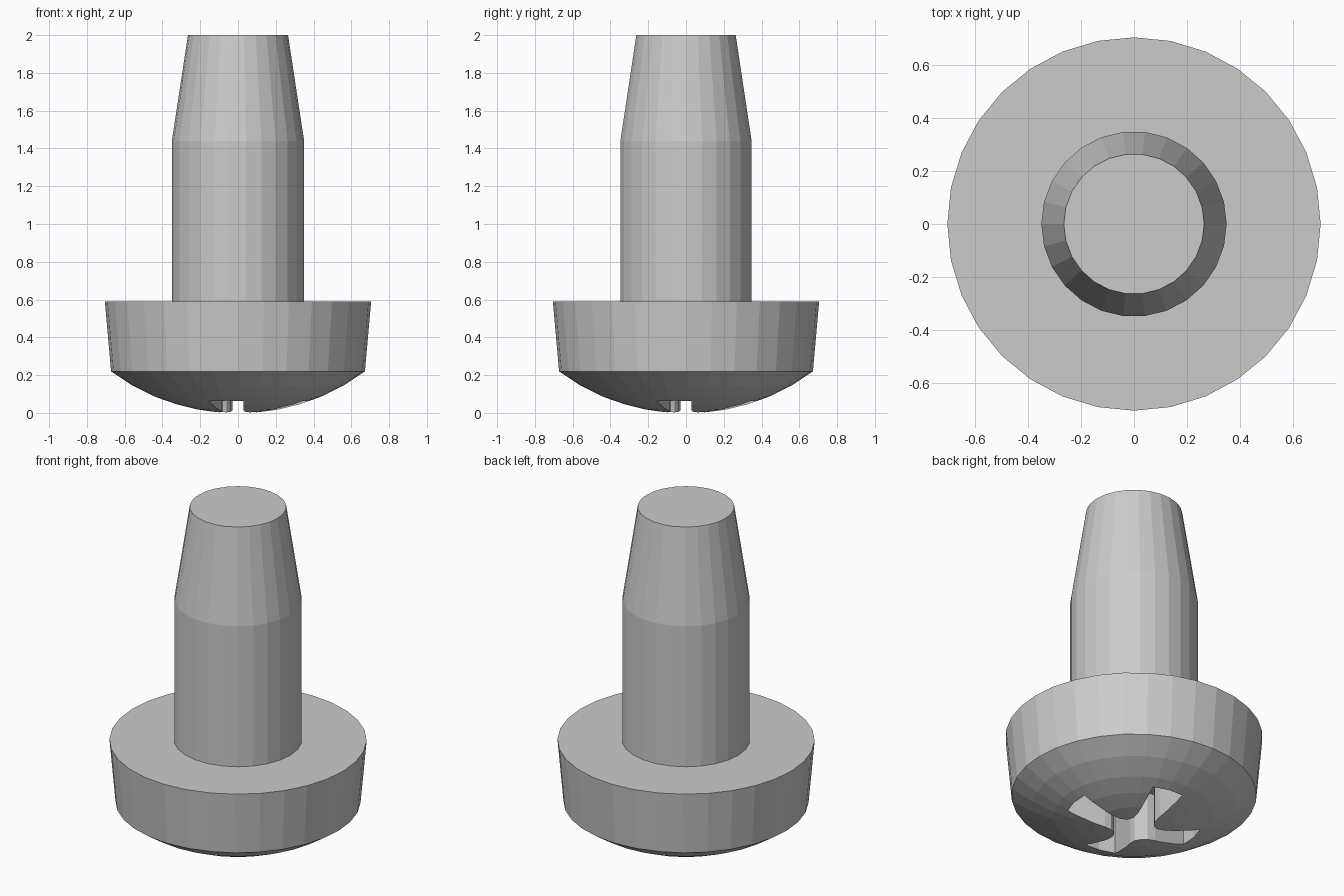
import bpy, bmesh, math

if "Cube" in bpy.data.objects:
    bpy.data.objects.remove(bpy.data.objects["Cube"])


def make_object(name, bm):
    bmesh.ops.recalc_face_normals(bm, faces=bm.faces)
    mesh = bpy.data.meshes.new(name)
    bm.to_mesh(mesh)
    bm.free()
    obj = bpy.data.objects.new(name, mesh)
    bpy.context.collection.objects.link(obj)
    return obj


def lathe(name, profile, sides):
    """Closed stack of rings; end rings are capped flat."""
    bm = bmesh.new()
    rings = []
    for r, z in profile:
        rings.append([bm.verts.new((r * math.cos(2 * math.pi * i / sides),
                                    r * math.sin(2 * math.pi * i / sides), z))
                      for i in range(sides)])
    for a, b in zip(rings, rings[1:]):
        for i in range(sides):
            j = (i + 1) % sides
            bm.faces.new((a[i], a[j], b[j], b[i]))
    bm.faces.new(rings[0])
    bm.faces.new(rings[-1])
    return make_object(name, bm)


def boolean(target, tool, operation):
    mod = target.modifiers.new(operation.lower(), 'BOOLEAN')
    mod.operation = operation
    mod.solver = 'EXACT'
    mod.object = tool
    bpy.context.view_layer.objects.active = target
    bpy.ops.object.modifier_apply(modifier=mod.name)
    bpy.data.objects.remove(tool)


# Head: slightly flared rim over a shallow spherical dome
R = 1.13
dome = [(r, R - math.sqrt(R * R - r * r) - 0.003)
        for r in (0.04, 0.11, 0.22, 0.33, 0.44, 0.56)]
head = lathe("screw", dome + [(0.672, 0.22), (0.705, 0.59)], 32)

# Shank: straight cylinder with a tapered end
shank = lathe("shank", [(0.35, 0.45), (0.35, 1.44), (0.265, 2.0)], 26)
boolean(head, shank, 'UNION')

# Drive recess: four offset, flaring arms made from one quarter outline
quarter = [(0.379, 0.03), (0.18, 0.03), (0.13, 0.038), (0.098, 0.06),
           (0.083, 0.095), (0.088, 0.135), (0.155, 0.345), (0.065, 0.374)]
bm = bmesh.new()
outline = []
for k in range(4):
    c, s = ((1, 0), (0, 1), (-1, 0), (0, -1))[k]
    outline += [bm.verts.new((c * x - s * y, s * x + c * y, -0.1))
                for x, y in quarter]
base = bm.faces.new(outline)
top = bmesh.ops.extrude_face_region(bm, geom=[base])
bmesh.ops.translate(bm, vec=(0, 0, 0.4),
                    verts=[v for v in top["geom"] if isinstance(v, bmesh.types.BMVert)])
recess = make_object("recess_cutter", bm)
recess.hide_render = True
boolean(head, recess, 'DIFFERENCE')
